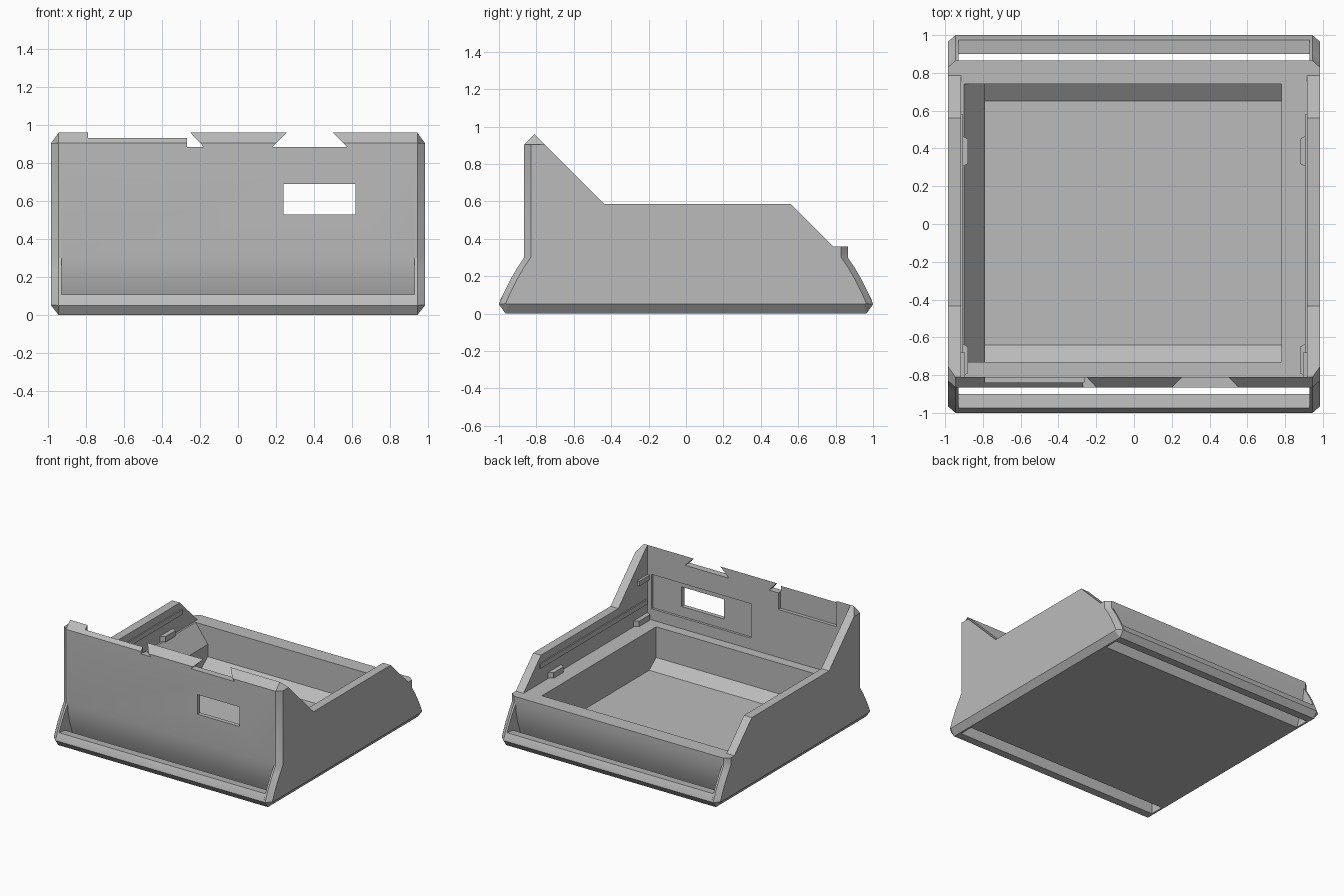
import bpy, bmesh

cube = bpy.data.objects.get("Cube")
if cube:
    bpy.data.objects.remove(cube, do_unlink=True)

# One grey plastic for the whole enclosure
grey = bpy.data.materials.new("grey plastic")
grey.use_nodes = True
grey.diffuse_color = (0.5, 0.5, 0.5, 1)
grey.node_tree.nodes["Principled BSDF"].inputs["Base Color"].default_value = (0.5, 0.5, 0.5, 1)


def loft(name, rings):
    """Solid from matching closed rings, capped at both ends."""
    bm = bmesh.new()
    loops = [[bm.verts.new(p) for p in ring] for ring in rings]
    n = len(loops[0])
    for a, b in zip(loops, loops[1:]):
        for i in range(n):
            j = (i + 1) % n
            bm.faces.new((a[i], a[j], b[j], b[i]))
    bm.faces.new(loops[0])
    bm.faces.new(loops[-1])
    bmesh.ops.recalc_face_normals(bm, faces=bm.faces)
    mesh = bpy.data.meshes.new(name)
    bm.to_mesh(mesh)
    bm.free()
    mesh.materials.append(grey)
    ob = bpy.data.objects.new(name, mesh)
    bpy.context.collection.objects.link(ob)
    return ob


def along_x(name, yz, x0, x1):
    return loft(name, [[(x, y, z) for y, z in yz] for x in (x0, x1)])


def along_y(name, xz, y0, y1):
    return loft(name, [[(x, y, z) for x, z in xz] for y in (y0, y1)])


def rect(a0, a1, b0, b1):
    return [(a0, b0), (a1, b0), (a1, b1), (a0, b1)]


def cut(target, cutter):
    bpy.context.view_layer.objects.active = target
    mod = target.modifiers.new("cut", 'BOOLEAN')
    mod.operation = 'DIFFERENCE'
    mod.solver = 'EXACT'
    mod.object = cutter
    bpy.ops.object.modifier_apply(modifier=mod.name)
    bpy.data.objects.remove(cutter, do_unlink=True)


def smooth(ob):
    bpy.ops.object.select_all(action='DESELECT')
    ob.select_set(True)
    bpy.context.view_layer.objects.active = ob
    bpy.ops.object.shade_smooth_by_angle(angle=0.5)


# Tray and tall front panel, with undercut curved lower walls
curve = [(0.785, 0), (0.81, 0.06), (0.835, 0.13), (0.855, 0.21), (0.865, 0.30)]
tray = along_x("tray_and_front_panel",
               [(-y, z) for y, z in curve]
               + [(-0.865, 0.905), (-0.81, 0.96), (-0.81, 0.36), (0.865, 0.36)]
               + curve[::-1], -0.93, 0.93)

# Cavity with chamfered floor edges, and the sloped shelf on one side
cut(tray, along_x("cavity_cutter",
                  [(-0.64, 0.04), (0.65, 0.04), (0.74, 0.11), (0.74, 0.5),
                   (-0.73, 0.5), (-0.73, 0.11)], -0.79, 0.78))
cut(tray, along_y("shelf_cutter",
                  [(-0.9, 0.36), (-0.79, 0.21), (-0.7, 0.21), (-0.7, 0.5), (-0.9, 0.5)],
                  -0.73, 0.74))

# Front panel window, its inner recess, the lid pocket and the dovetail notches
cut(tray, along_y("recess_cutter", rect(-0.02, 0.877, 0.45, 0.73), -0.83, -0.75))
cut(tray, along_y("window_cutter", rect(0.24, 0.62, 0.53, 0.69), -0.95, -0.75))
cut(tray, along_y("pocket_cutter", rect(-0.79, -0.265, 0.75, 1.1), -0.838, -0.75))
cut(tray, along_y("small_notch_cutter",
                  [(-0.27, 0.885), (-0.18, 0.885), (-0.27, 0.98)], -0.95, -0.75))
cut(tray, along_y("wide_notch_cutter",
                  [(0.18, 0.885), (0.575, 0.885), (0.48, 0.98), (0.275, 0.98)], -0.95, -0.75))
smooth(tray)

# Side wall outline and its inset outer face
flare = [(0.965, 0), (1.0, 0.05), (0.975, 0.11), (0.94, 0.18), (0.905, 0.24), (0.865, 0.30)]
flare_in = [(0.95, 0.05), (0.965, 0.053), (0.94, 0.11), (0.905, 0.18), (0.87, 0.24), (0.83, 0.30)]
mid = [(-0.435, 0.585), (0.56, 0.585), (0.785, 0.36)]
full = ([(-y, z) for y, z in flare] + [(-0.865, 0.905), (-0.81, 0.96)]
        + mid + [(0.865, 0.36)] + flare[::-1])
inset = ([(-y, z) for y, z in flare_in] + [(-0.83, 0.905), (-0.755, 0.905)]
         + mid + [(0.83, 0.36)] + flare_in[::-1])

for side, s in (("left", 1), ("right", -1)):
    smooth(loft(side + "_side_wall",
                [[(s * x, y, z) for y, z in prof]
                 for x, prof in ((0.93, full), (0.945, full), (0.985, inset))]))
    along_x(side + "_wall_liner",
            [(-0.81, 0.34), (-0.81, 0.96)] + mid + [(0.785, 0.34)], s * 0.915, s * 0.93)
    # Guide rail and small clips on the inner face
    along_x(side + "_guide_rail", rect(-0.80, 0.58, 0.485, 0.525), s * 0.905, s * 0.916)
    along_x(side + "_front_tab", rect(-0.81, -0.68, 0.68, 0.72), s * 0.895, s * 0.916)
    for label, y0, y1 in (("front", -0.81, -0.63), ("rear", 0.30, 0.47)):
        loft(side + "_" + label + "_clip",
             [[(s * x, y, z) for x, y in ((0.916, y0), (0.916, y1), (0.878, y1 - 0.02), (0.878, y0 + 0.02))]
              for z in (0.365, 0.41)])

# Foot bars joining the flared ends, front and back
bar = [(0.9, 0), (0.965, 0), (1.0, 0.05), (0.99, 0.08), (0.975, 0.108), (0.9, 0.10)]
for label, s in (("front", -1), ("back", 1)):
    smooth(along_x(label + "_foot_bar", [(s * y, z) for y, z in bar], -0.932, 0.932))
